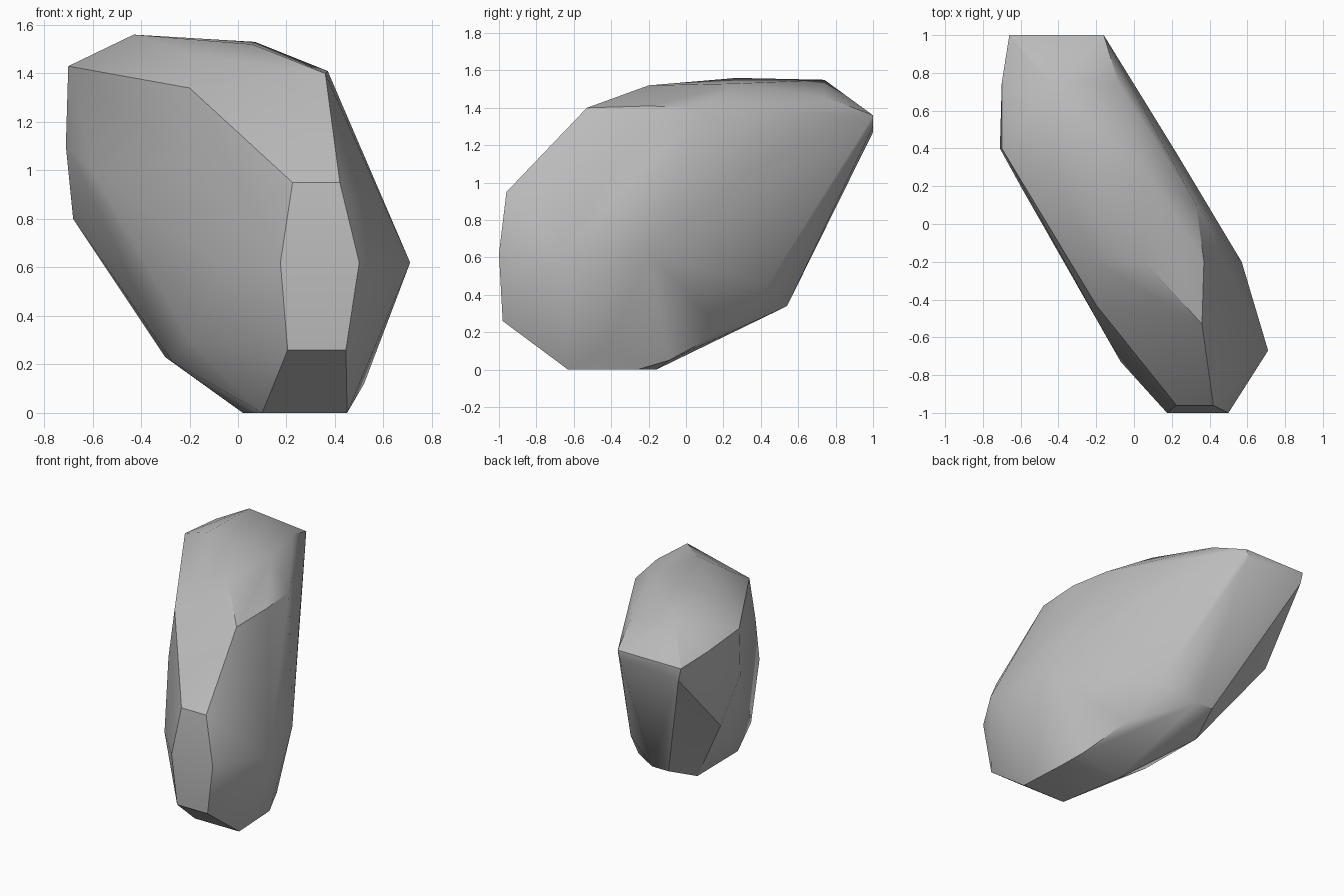
import bpy, bmesh, math

cube = bpy.data.objects.get("Cube")
if cube:
    bpy.data.objects.remove(cube, do_unlink=True)

# Grey stone colour
stone = bpy.data.materials.new("grey stone")
stone.use_nodes = True
grey = (0.5, 0.5, 0.5, 1)
stone.diffuse_color = grey
stone.node_tree.nodes["Principled BSDF"].inputs["Base Color"].default_value = grey

# Corner points of the chiselled boulder, grouped by side
nose = [(.225, -.96, .95), (.42, -.96, .95), (.5, -1, .62),
        (.175, -1, .62), (.205, -.98, .26), (.445, -.98, .26)]
base = [(.1, -.63, 0), (.45, -.63, 0), (.43, -.26, 0), (.02, -.16, 0)]
left_side = [(.71, -.67, .62), (.57, -.2, .62), (.52, -.42, .12), (.37, -.09, .05),
             (.235, .2, .21), (.13, .44, .46), (.21, .4, 1.1)]
crown = [(.36, -.53, 1.4), (.37, -.2, 1.41), (.33, .1, 1.4), (.06, -.2, 1.52),
         (-.2, -.2, 1.48), (.07, .27, 1.53), (-.43, .27, 1.56), (-.58, .5, 1.48),
         (-.43, .74, 1.55), (-.08, .74, 1.46)]
right_side = [(-.07, -.73, .61), (-.2, -.43, 1.34), (-.2, -.5, 1.02), (-.2, -.45, .3),
              (-.6, .2, 1), (-.71, .4, 1.1), (-.7, .4, 1.43), (-.27, -.2, .21)]
tail = [(-.66, 1, 1.36), (-.16, 1, 1.36), (-.64, 1, 1.27), (-.18, 1, 1.3),
        (-.7, .75, 1.4), (-.68, .58, .8), (-.11, .54, .34), (-.24, .54, .34),
        (-.3, .3, .23)]

# Wrap the corners in a hull and merge flat facets
bm = bmesh.new()
for p in nose + base + left_side + crown + right_side + tail:
    bm.verts.new(p)
bmesh.ops.convex_hull(bm, input=bm.verts[:])
loose = [v for v in bm.verts if not v.link_faces]
bmesh.ops.delete(bm, geom=loose, context='VERTS')
bmesh.ops.dissolve_limit(bm, angle_limit=math.radians(1),
                         verts=bm.verts[:], edges=bm.edges[:])
bmesh.ops.recalc_face_normals(bm, faces=bm.faces[:])
mesh = bpy.data.meshes.new("boulder")
bm.to_mesh(mesh)
bm.free()
mesh.materials.append(stone)
boulder = bpy.data.objects.new("boulder", mesh)
bpy.context.collection.objects.link(boulder)

# Soft facets, with the strongest breaks kept sharp
bpy.ops.object.select_all(action='DESELECT')
boulder.select_set(True)
bpy.context.view_layer.objects.active = boulder
bpy.ops.object.shade_smooth_by_angle(angle=math.radians(30))
